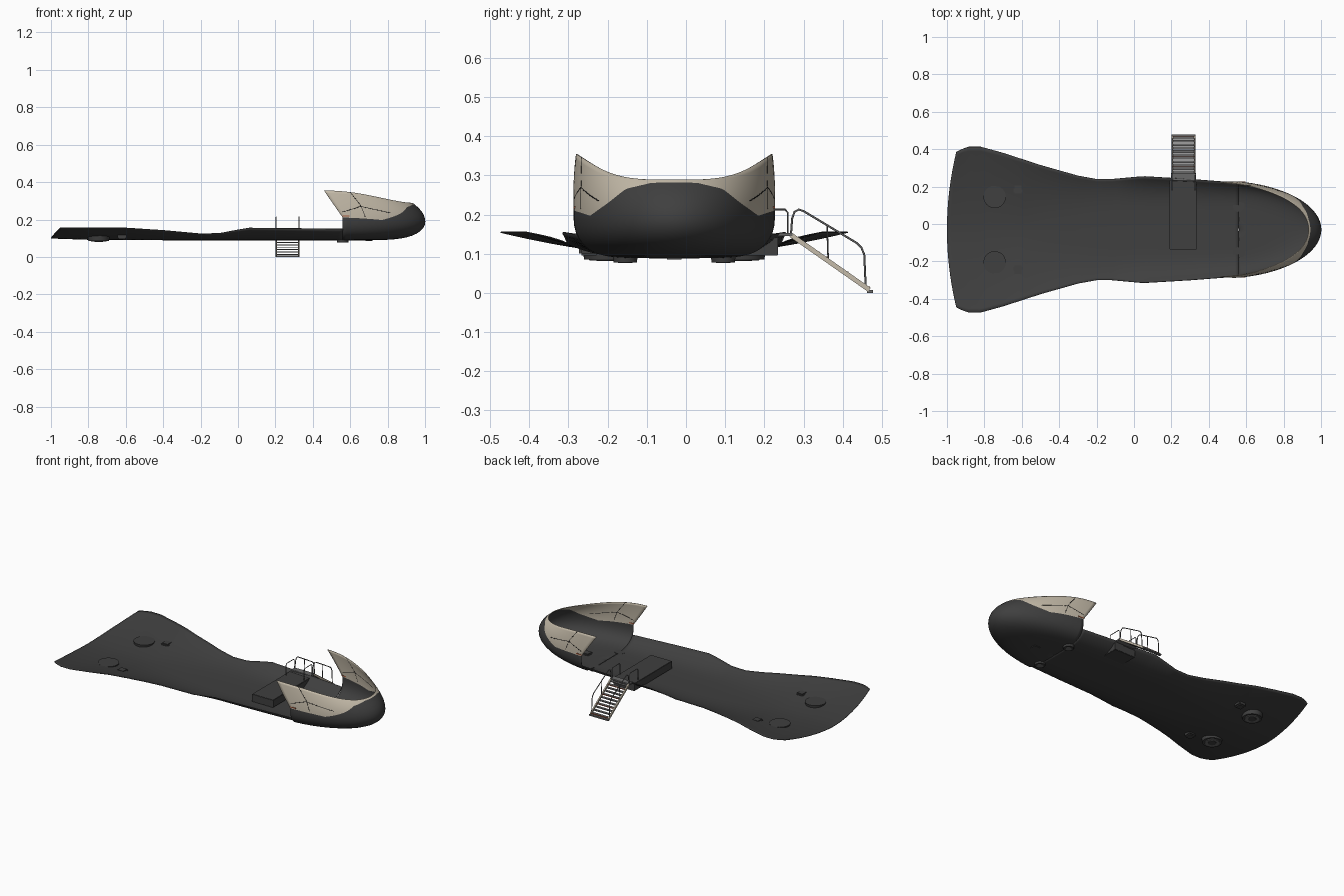
import bpy
import bmesh
from math import sin, cos, acos, pi, sqrt, atan2
from mathutils import Vector

cube = bpy.data.objects.get("Cube")
if cube:
    bpy.data.objects.remove(cube, do_unlink=True)

MID = -0.03       # centre line of the hull
NX, NL, NW = 0.46, 0.54, 0.26   # nose ellipse centre, length, half width


def material(name, r, g, b):
    m = bpy.data.materials.new(name)
    m.use_nodes = True
    m.diffuse_color = (r, g, b, 1)
    m.node_tree.nodes["Principled BSDF"].inputs["Base Color"].default_value = (r, g, b, 1)
    return m


DARK = material("charcoal hull", 0.05, 0.05, 0.05)
CREAM = material("warm cream", 0.56, 0.5, 0.4)
BLACK = material("panel line black", 0.01, 0.01, 0.01)
METAL = material("grey metal", 0.14, 0.14, 0.14)
COPPER = material("copper trim", 0.35, 0.09, 0.04)


def table(points, x):
    """Linear reading of a list of (position, value) pairs."""
    for (a, va), (b, vb) in zip(points, points[1:]):
        if x <= b:
            return va + (vb - va) * max(0, x - a) / (b - a)
    return points[-1][1]


def finish(name, bm, mats, angle=0.6):
    me = bpy.data.meshes.new(name)
    bm.to_mesh(me)
    bm.free()
    ob = bpy.data.objects.new(name, me)
    bpy.context.collection.objects.link(ob)
    for m in mats:
        me.materials.append(m)
    bpy.ops.object.select_all(action='DESELECT')
    ob.select_set(True)
    bpy.context.view_layer.objects.active = ob
    bpy.ops.object.shade_smooth_by_angle(angle=angle)
    return ob


def sheet(name, fn, rows, cols, mats, split=None):
    """Thin shell from fn(row, u), u running from -1 to 1."""
    bm = bmesh.new()
    grid = [[bm.verts.new(fn(r, 2 * c / cols - 1)) for c in range(cols + 1)]
            for r in range(rows + 1)]
    for r in range(rows):
        for c in range(cols):
            f = bm.faces.new((grid[r][c], grid[r][c + 1], grid[r + 1][c + 1], grid[r + 1][c]))
            f.material_index = int(split is not None and r >= split)
    ob = finish(name, bm, mats)
    mod = ob.modifiers.new("thickness", 'SOLIDIFY')
    mod.thickness = 0.003
    mod.offset = 0
    return ob


def box(name, x, y, z, mat, bevel=0, tilt=0):
    """Box from (low, high) ranges, optionally tilted about x."""
    bm = bmesh.new()
    bmesh.ops.create_cube(bm, size=1)
    bmesh.ops.scale(bm, vec=(x[1] - x[0], y[1] - y[0], z[1] - z[0]), verts=bm.verts)
    if bevel:
        bmesh.ops.bevel(bm, geom=bm.edges[:], offset=bevel, segments=2, affect='EDGES')
    ob = finish(name, bm, [mat])
    ob.location = (sum(x) / 2, sum(y) / 2, sum(z) / 2)
    ob.rotation_euler.x = tilt
    return ob


def disc(name, x, y, r, low, high, mat):
    bm = bmesh.new()
    bmesh.ops.create_cone(bm, cap_ends=True, segments=32, radius1=r * 0.92, radius2=r, depth=high - low)
    ob = finish(name, bm, [mat])
    ob.location = (x, y, (low + high) / 2)
    return ob


def tube(name, points, r, mat):
    cu = bpy.data.curves.new(name, 'CURVE')
    cu.dimensions = '3D'
    cu.bevel_depth = r
    cu.bevel_resolution = 2
    cu.use_fill_caps = True
    sp = cu.splines.new('POLY')
    sp.points.add(len(points) - 1)
    for p, co in zip(sp.points, points):
        p.co = (*co, 1)
    cu.materials.append(mat)
    ob = bpy.data.objects.new(name, cu)
    bpy.context.collection.objects.link(ob)
    return ob


# Open deck and flared tail
WIDTH = [(-1, .415), (-.95, .432), (-.9, .443), (-.82, .443), (-.7, .41), (-.5, .345),
         (-.3, .288), (-.2, .27), (-.12, .27), (.05, .285), (.3, .27), (.56, .25)]
EDGE = [(-1, .155), (-.6, .155), (-.4, .142), (-.2, .124), (-.1, .126), (0, .145),
        (.06, .155), (.56, .15)]
KEEL = [(-1, .1), (-.8, .093), (-.3, .09), (.56, .09)]
CURVE = [(-1, 1.7), (-.6, 1.8), (0, 4), (.56, 5)]
DECK_ROWS = 78


def deck_point(r, u):
    x = -1 + 1.56 * r / DECK_ROWS
    low, high = table(KEEL, x), table(EDGE, x)
    z = low + (high - low) * abs(u) ** table(CURVE, x)
    sweep = 0.05 * u * u * max(0, (-0.85 - x) / 0.15)
    return x + sweep, MID + u * table(WIDTH, x), z


sheet("deck_and_tail", deck_point, DECK_ROWS, 40, [DARK])

# Rounded nose: dark lower bowl, cream upper rim
COLOUR_LINE = [(0, .281), (.25, .28), (.5, .265), (.65, .23), (.82, .197), (1, .212)]
LOW, BAND, TOP = 14, 4, 10


def nose_at(theta, z):
    """Point on the nose wall above its widest level."""
    lean = 0.015 + 0.115 * cos(theta) ** 2
    k = 1 - lean * ((z - 0.19) / 0.1) ** 2
    return NX + NL * k * cos(theta), MID + NW * k * sin(theta), z


def rim(theta):
    return 0.288 + 0.067 * abs(sin(theta)) ** 3.6


def nose_point(r, u):
    if r <= LOW:
        k = 0.187 + 0.813 * sin(pi / 2 * r / LOW)
        theta = u * acos(min(1, 0.1 / (NL * k)))
        z = 0.19 - 0.1 * sqrt(max(0, 1 - k ** 6))
        return NX + NL * k * cos(theta), MID + NW * k * sin(theta), z
    f = max(0, (r - LOW - BAND) / TOP)
    theta = u * acos(0.1 * (1 - f) / NL)
    line = table(COLOUR_LINE, abs(sin(theta)))
    if r <= LOW + BAND:
        z = 0.19 + (line - 0.19) * (r - LOW) / BAND
    else:
        z = line + (rim(theta) - line) * f
    return nose_at(theta, z)


sheet("nose_shell", nose_point, LOW + BAND + TOP, 72, [DARK, CREAM], LOW + BAND)


# Fine panel seams on the cream sides
def seam(name, side, a, b):
    pts = []
    for i in range(13):
        x, z = (Vector(a).lerp(Vector(b), i / 12))
        pts.append(nose_at(side * acos((x - NX) / NL), z))
    tube(name, pts, 0.0022, BLACK)


for side, label in ((1, "back"), (-1, "front")):
    seam(label + "_upper_seam", side, (.61, .345), (.66, .275))
    seam(label + "_lower_seam", side, (.66, .275), (.68, .215))
    seam(label + "_long_seam", side, (.66, .27), (.82, .235))
    seam(label + "_rear_seam", side, (.56, .24), (.66, .27))
    x, y, z = nose_at(side * acos(.115 / NL), .218)
    box(label + "_marker", (x - .02, x + .02), (y - .003, y + .003), (z - .003, z + .003), COPPER)

# Deck fittings and landing pads, mirrored about the centre line
for side, label in ((1, "back"), (-1, "front")):
    y = MID + side * 0.175
    disc(label + "_tail_pad", -.745, y, .06, .086, .116, DARK)
    disc(label + "_tail_pad_ring", -.745, y, .045, .083, .09, METAL)
    disc(label + "_tail_pad_hub", -.745, y, .025, .081, .09, DARK)
    y = MID + side * 0.125
    disc(label + "_nose_pad", .56, y, .032, .078, .094, DARK)
    disc(label + "_nose_pad_hub", .56, y, .02, .076, .09, METAL)
    y = MID + side * 0.218
    box(label + "_hatch", (-.645, -.595), (y - .025, y + .025), (.095, .122), DARK, .006)
box("nose_hatch", (.675, .725), (MID - .025, MID + .025), (.085, .1), DARK, .006)

# Entry walkway and landing
box("entry_walkway", (.19, .335), (-.135, .235), (.095, .142), DARK, .002)
box("stair_landing", (.198, .332), (.235, .272), (.145, .153), METAL)

# Stair: two stringers, treads, rails
top, foot = Vector((0, .268, .148)), Vector((0, .468, .008))
slope = foot - top
tilt = atan2(slope.z, slope.y)
centre = (top + foot) / 2
half = slope.length / 2
for x, label in ((.204, "right"), (.326, "left")):
    box(label + "_stringer", (x - .004, x + .004), (centre.y - half, centre.y + half),
        (centre.z - .006, centre.z + .006), CREAM, 0, tilt)
    rail = [(x, .268, .15), (x, .271, .19), (x, .277, .207), (x, .288, .213), (x, .3, .209),
            (x, .435, .128), (x, .448, .115), (x, .455, .098), (x, .459, .012)]
    tube(label + "_handrail", rail, .0026, METAL)
    tube(label + "_mid_post", [(x, .36, .173), (x, .363, .085)], .002, METAL)
    tube(label + "_deck_rail", [(x, .18, .14), (x, .18, .205), (x, .187, .213),
                                (x, .253, .213), (x, .26, .205), (x, .26, .15)], .0022, METAL)
STEPS = 11
for i in range(STEPS):
    p = top.lerp(foot, (i + 0.6) / STEPS)
    box(f"tread_{i + 1}", (.207, .323), (p.y - .008, p.y + .007), (p.z - .002, p.z + .003), METAL)
    if i % 3 == 1:
        box(f"tread_trim_{i + 1}", (.207, .323), (p.y + .007, p.y + .009), (p.z - .002, p.z + .003), COPPER)
box("stair_foot", (.2, .33), (.462, .478), (0, .008), METAL)
